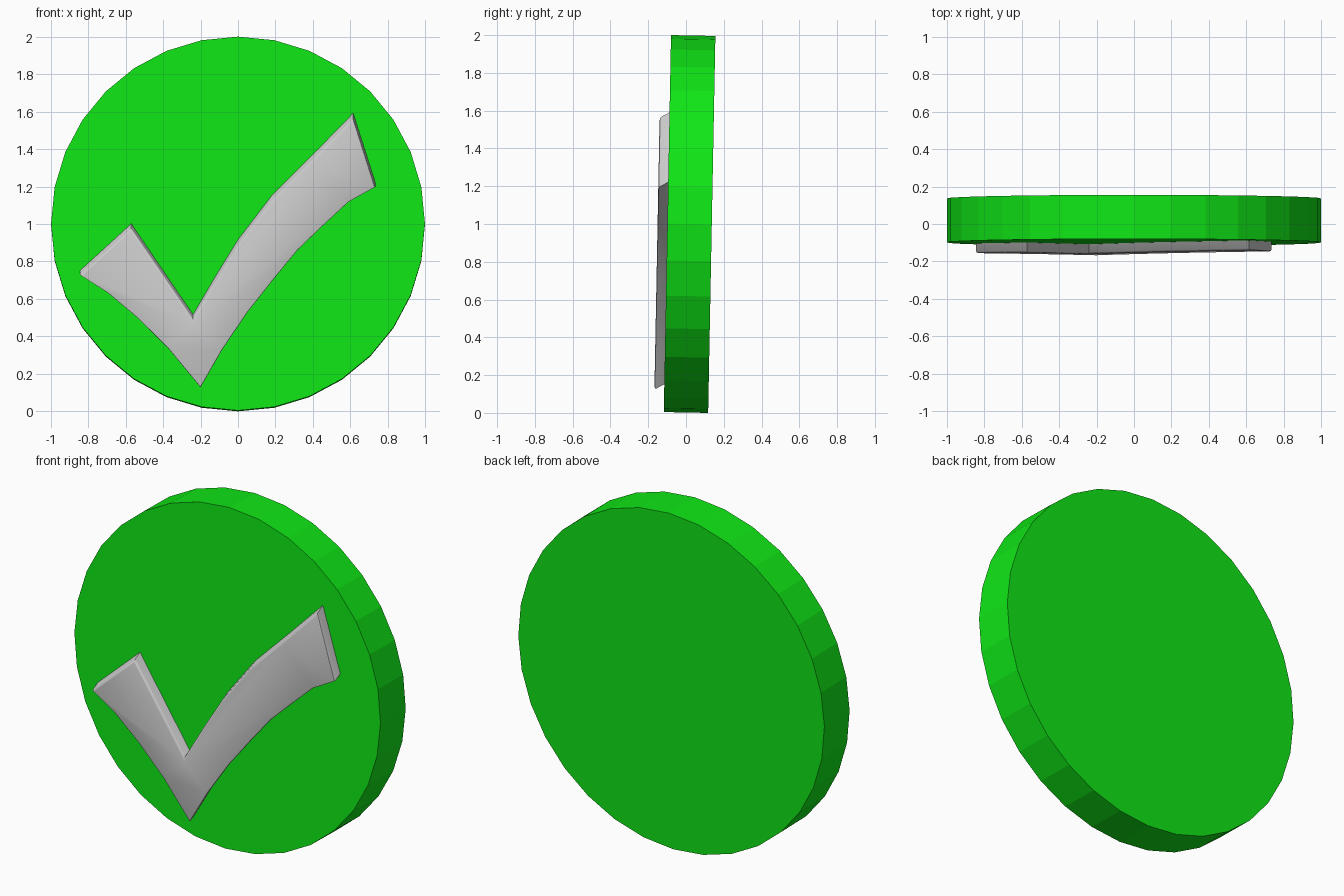
import bpy, bmesh, math
from mathutils import Matrix

if "Cube" in bpy.data.objects:
    bpy.data.objects.remove(bpy.data.objects["Cube"])

TILT = math.radians(-1.1)
RADIUS, THICK = 0.998, 0.235
PLACE = Matrix.Translation((0, 0.019, 1.0)) @ Matrix.Rotation(TILT, 4, 'X')


def make_object(name, bm):
    bmesh.ops.recalc_face_normals(bm, faces=bm.faces)
    bm.transform(PLACE)
    mesh = bpy.data.meshes.new(name)
    bm.to_mesh(mesh)
    bm.free()
    obj = bpy.data.objects.new(name, mesh)
    bpy.context.collection.objects.link(obj)
    return obj


# Round badge: 32-sided flat-shaded disc with a corner at the top
bm = bmesh.new()
bmesh.ops.create_cone(bm, cap_ends=True, segments=32, radius1=RADIUS,
                      radius2=RADIUS, depth=THICK,
                      matrix=Matrix.Rotation(math.pi / 2, 4, 'X'))
disc = make_object("disc", bm)
green = bpy.data.materials.new("green")
green.diffuse_color = (0.005, 0.8, 0.008, 1)
green.use_nodes = True
green.node_tree.nodes["Principled BSDF"].inputs["Base Color"].default_value = green.diffuse_color
disc.data.materials.append(green)

# Tick mark: front outline (x, z), extruded into the disc with a slight upward rake
upper = [(-0.57, 0.97), (-0.24, 0.485), (-0.12, 0.69), (0.0, 0.885),
         (0.18, 1.12), (0.40, 1.34), (0.615, 1.56)]
lower = [(0.733, 1.19), (0.59, 1.11), (0.45, 0.98), (0.32, 0.855),
         (0.20, 0.71), (0.05, 0.52), (-0.085, 0.32), (-0.20, 0.12),
         (-0.374, 0.33), (-0.535, 0.49), (-0.695, 0.625), (-0.843, 0.72)]
front_y = -THICK / 2 - 0.052
depth, rake = 0.08, 0.045
bm = bmesh.new()
front = bm.faces.new([bm.verts.new((x, front_y, z - 1)) for x, z in upper + lower])
back = bmesh.ops.extrude_face_region(bm, geom=[front], use_keep_orig=True)
bmesh.ops.translate(bm, vec=(0, depth, rake),
                    verts=[v for v in back["geom"] if isinstance(v, bmesh.types.BMVert)])

# Softened rim around the tick's front face
rim = list(front.edges)
bmesh.ops.bevel(bm, geom=rim, offset=0.01, segments=2, profile=0.5,
                affect='EDGES', clamp_overlap=True)
tick = make_object("tick_mark", bm)
bpy.context.view_layer.objects.active = tick
tick.select_set(True)
bpy.ops.object.shade_smooth_by_angle(angle=math.radians(35))
